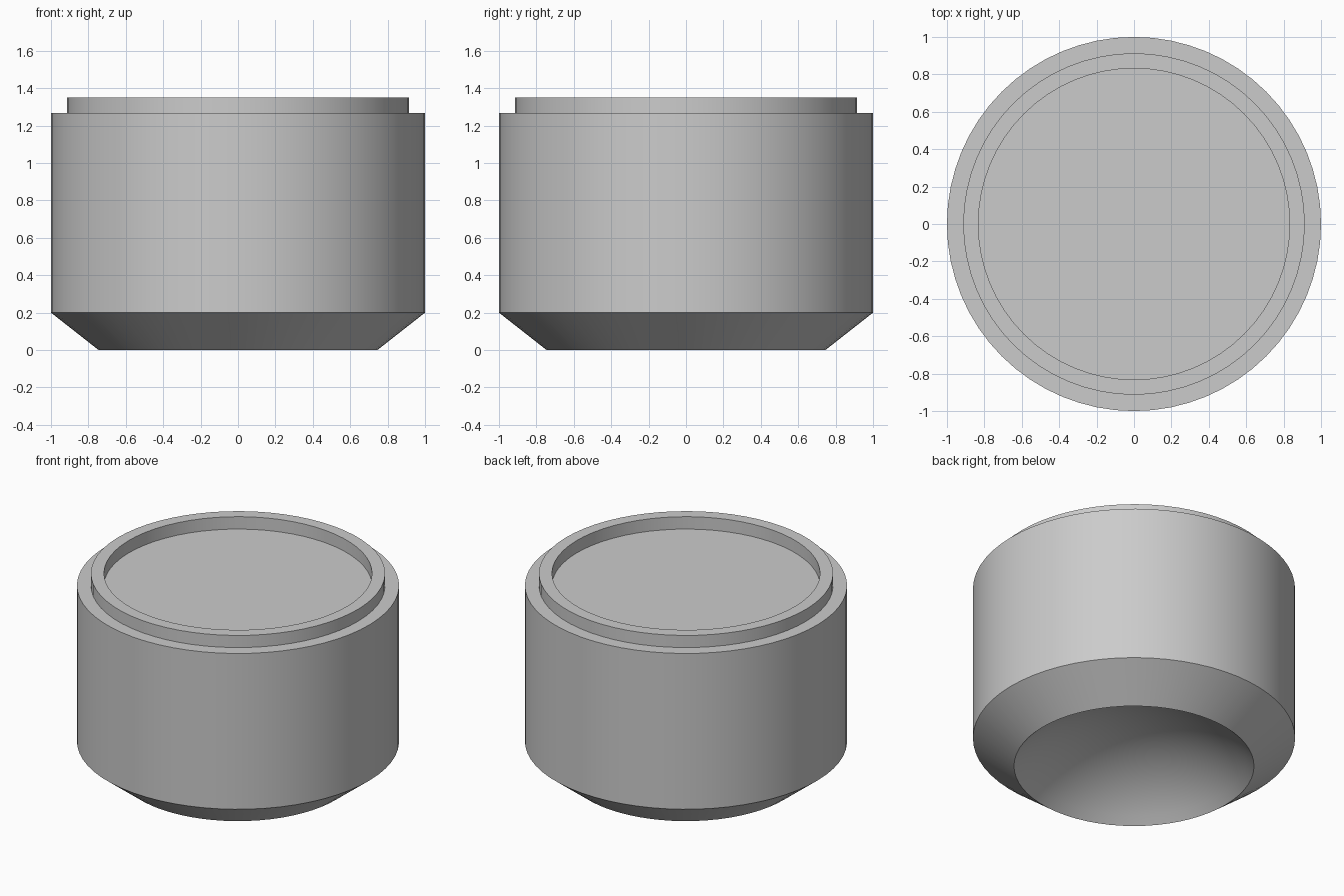
import bpy
import bmesh
from math import sin, cos, radians, tau

cube = bpy.data.objects.get("Cube")
if cube:
    bpy.data.objects.remove(cube, do_unlink=True)

SEGMENTS = 64
FOOT_RADIUS = 0.745
DOME_ANGLE = radians(45)

# Plain grey material
grey = bpy.data.materials.new("light_grey")
grey.use_nodes = True
colour = (0.6, 0.6, 0.6, 1)
grey.diffuse_color = colour
grey.node_tree.nodes["Principled BSDF"].inputs["Base Color"].default_value = colour


def lathe(name, profile, material):
    """Revolve (radius, height) points about the z axis."""
    bm = bmesh.new()
    verts = [bm.verts.new((r, 0, z)) for r, z in profile]
    edges = [bm.edges.new(pair) for pair in zip(verts, verts[1:])]
    bmesh.ops.spin(bm, geom=verts + edges, cent=(0, 0, 0), axis=(0, 0, 1),
                   angle=tau, steps=SEGMENTS, use_merge=False)
    bmesh.ops.remove_doubles(bm, verts=bm.verts, dist=0.0005)
    bmesh.ops.recalc_face_normals(bm, faces=bm.faces)
    mesh = bpy.data.meshes.new(name)
    bm.to_mesh(mesh)
    bm.free()
    mesh.materials.append(material)
    obj = bpy.data.objects.new(name, mesh)
    bpy.context.collection.objects.link(obj)
    bpy.ops.object.select_all(action="DESELECT")
    obj.select_set(True)
    bpy.context.view_layer.objects.active = obj
    bpy.ops.object.shade_smooth_by_angle(angle=radians(30))
    return obj


# Hollow dome underneath, from its crown out to the foot rim
sphere = FOOT_RADIUS / sin(DOME_ANGLE)
rings = 12
dome = []
for i in range(rings + 1):
    a = DOME_ANGLE * i / rings
    dome.append((sphere * sin(a), sphere * (cos(a) - cos(DOME_ANGLE))))

# Chamfer, wall, shoulder, raised lip and recessed top
shell = [(1, 0.2), (1, 1.267), (0.913, 1.267), (0.913, 1.35),
         (0.832, 1.35), (0.832, 1.265), (0, 1.265)]

lathe("cup_body", dome + shell, grey)
